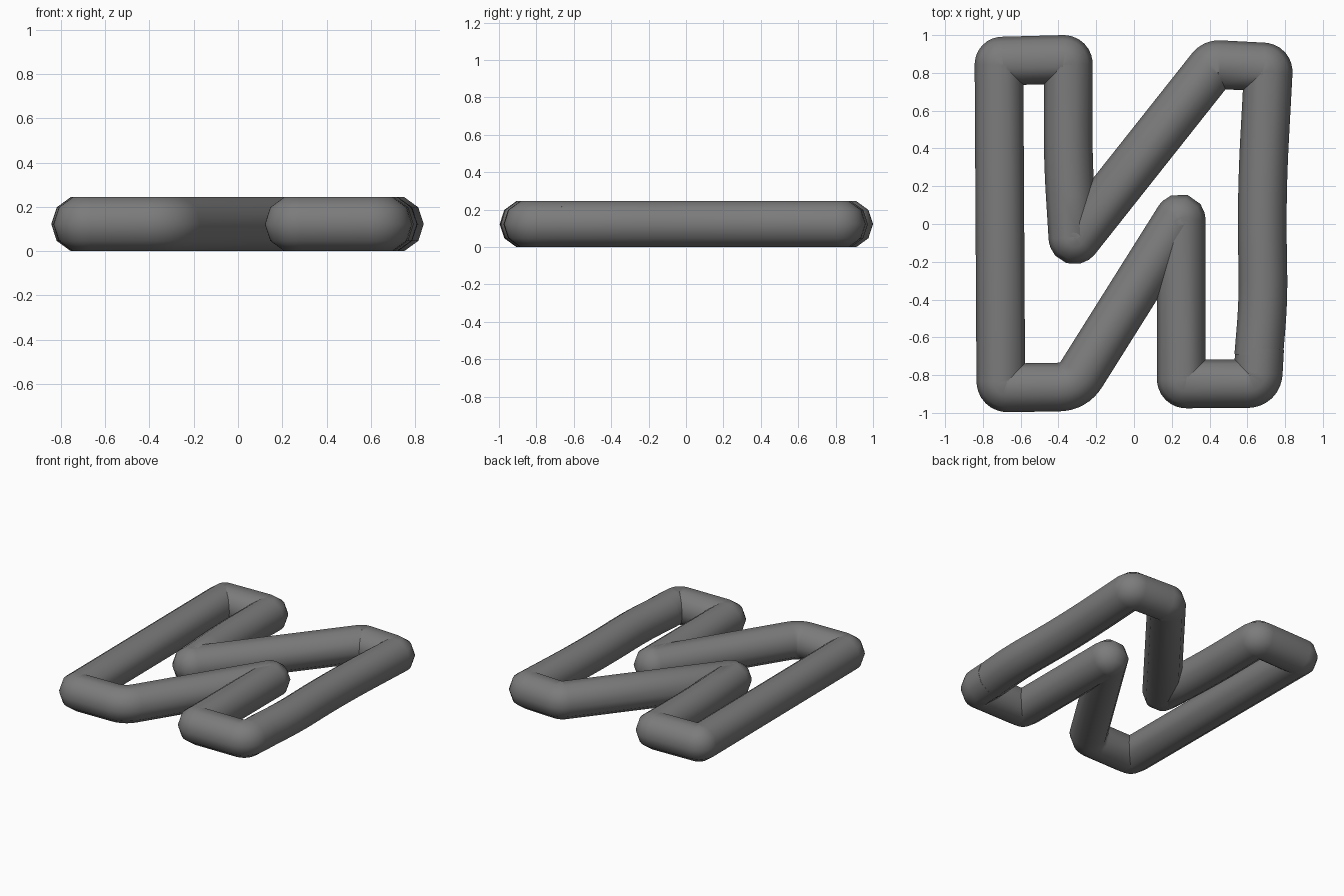
import bpy
from mathutils import Vector

cube = bpy.data.objects.get("Cube")
if cube:
    bpy.data.objects.remove(cube, do_unlink=True)

TUBE_RADIUS = 0.1288
TUBE_HALF_HEIGHT = 0.1225

# Bend points of the tube: x, y, and how far the rounding reaches
BENDS = [
    (0.665, -0.66, 0.0),
    (0.655, -0.845, 0.06),
    (0.25, -0.847, 0.03),
    (0.25, 0.045, 0.03),
    (-0.32, -0.862, 0.08),
    (-0.705, -0.868, 0.04),
    (-0.715, 0.862, 0.02),
    (-0.347, 0.872, 0.03),
    (-0.35, 0.35, 0.2),
    (-0.322, -0.098, 0.03),
    (0.425, 0.845, 0.03),
    (0.712, 0.83, 0.03),
    (0.675, 0.15, 0.3),
    (0.685, -0.4, 0.15),
    (0.66, -0.70, 0.0),
]


def rounded_path(bends, steps=8):
    """Replace each inner bend by a short quadratic arc."""
    pts = [Vector((x, y, 0)) for x, y, _ in bends]
    path = [pts[0]]
    for i in range(1, len(pts) - 1):
        corner, reach = pts[i], bends[i][2]
        a = corner + (pts[i - 1] - corner).normalized() * reach
        b = corner + (pts[i + 1] - corner).normalized() * reach
        for s in range(steps + 1):
            t = s / steps
            path.append(a.lerp(corner, t).lerp(corner.lerp(b, t), t))
    path.append(pts[-1])
    return path


# Sweep a ten-sided round section along the path
path = rounded_path(BENDS)
curve = bpy.data.curves.new("bent_tube", "CURVE")
curve.dimensions = "3D"
curve.twist_mode = "Z_UP"
curve.bevel_depth = TUBE_RADIUS
curve.bevel_resolution = 3
curve.use_fill_caps = True
spline = curve.splines.new("POLY")
spline.points.add(len(path) - 1)
for point, co in zip(spline.points, path):
    point.co = (co.x, co.y, 0, 1)

tube = bpy.data.objects.new("bent_tube", curve)
bpy.context.collection.objects.link(tube)
tube.location.z = TUBE_HALF_HEIGHT

# Plain grey surface
grey = bpy.data.materials.new("grey")
grey.use_nodes = True
colour = (0.2, 0.2, 0.2, 1)
grey.diffuse_color = colour
grey.node_tree.nodes["Principled BSDF"].inputs["Base Color"].default_value = colour
curve.materials.append(grey)

# Turn into a mesh with smooth sides and creased joints
bpy.ops.object.select_all(action="DESELECT")
tube.select_set(True)
bpy.context.view_layer.objects.active = tube
bpy.ops.object.convert(target="MESH")
bpy.ops.object.shade_smooth_by_angle(angle=1.0)
